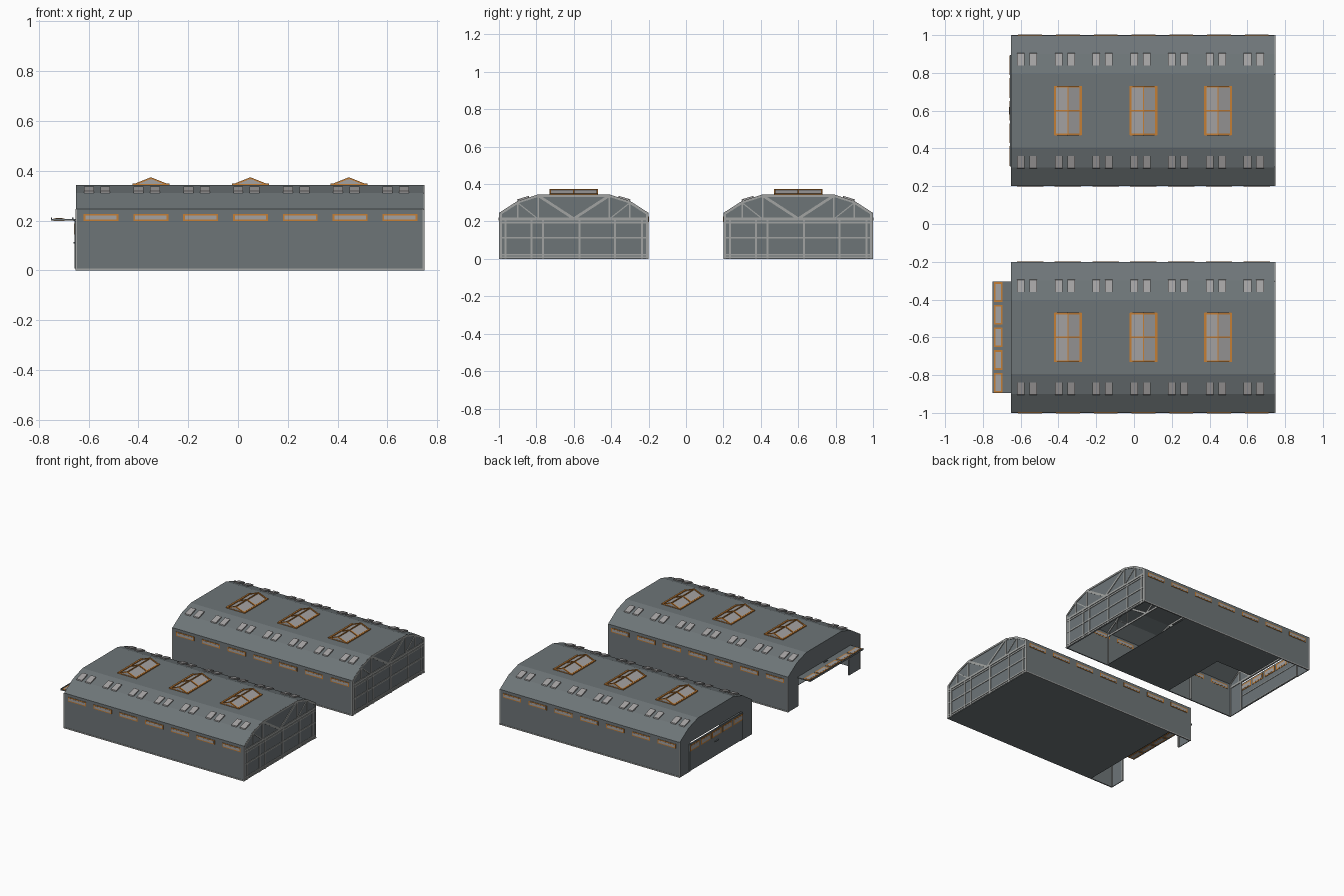
import bpy, bmesh, math
from mathutils import Vector, Matrix

if "Cube" in bpy.data.objects:
    bpy.data.objects.remove(bpy.data.objects["Cube"])


def material(name, rgb):
    m = bpy.data.materials.new(name)
    m.diffuse_color = (*rgb, 1)
    m.use_nodes = True
    m.node_tree.nodes["Principled BSDF"].inputs["Base Color"].default_value = m.diffuse_color
    return m


WALL = material("slate_grey", (0.155, 0.178, 0.187))
FRAME = material("light_grey_steel", (0.36, 0.37, 0.36))
ORANGE = material("orange_frame", (0.56, 0.21, 0.035))
GLASS = material("pale_glass", (0.37, 0.36, 0.36))


class Part:
    """Collects boxes, beams and prisms into one flat-shaded object."""

    def __init__(self, name, mat):
        self.name, self.mat, self.bm = name, mat, bmesh.new()

    def box(self, lo, hi):
        c = [(a + b) / 2 for a, b in zip(lo, hi)]
        s = [abs(b - a) for a, b in zip(lo, hi)]
        bmesh.ops.create_cube(self.bm, size=1, matrix=Matrix.Translation(c) @ Matrix.Diagonal((*s, 1)))

    def beam(self, p, q, w, h=None):
        p, q = Vector(p), Vector(q)
        d = (q - p).normalized()
        side = d.cross(Vector((1, 0, 0)))
        if side.length < 0.01:
            side = Vector((0, 1, 0))
        side.normalize()
        up = d.cross(side)
        rot = Matrix((side, up, d)).transposed().to_4x4()
        bmesh.ops.create_cube(self.bm, size=1, matrix=Matrix.Translation((p + q) / 2) @ rot
                              @ Matrix.Diagonal((w, h or w, (q - p).length, 1)))

    def prism(self, pts, offset):
        f = self.bm.faces.new([self.bm.verts.new(p) for p in pts])
        r = bmesh.ops.extrude_face_region(self.bm, geom=[f])
        bmesh.ops.translate(self.bm, vec=offset, verts=[v for v in r["geom"] if isinstance(v, bmesh.types.BMVert)])

    def done(self):
        bmesh.ops.recalc_face_normals(self.bm, faces=self.bm.faces)
        me = bpy.data.meshes.new(self.name)
        self.bm.to_mesh(me)
        self.bm.free()
        me.materials.append(self.mat)
        bpy.context.collection.objects.link(bpy.data.objects.new(self.name, me))


X0, X1 = -0.65, 0.745
HALF = [(0.398, 0.0), (0.398, 0.247), (0.3, 0.31), (0.195, 0.343)]
PROFILE = HALF + [(-y, z) for y, z in reversed(HALF)]


def shell(tag, cy):
    # side walls and roof, one slab per profile segment
    p = Part(tag + "_walls_and_roof", WALL)
    inner = [(y * 0.985, max(0, z - 0.006) if z else 0) for y, z in PROFILE]
    for i in range(len(PROFILE) - 1):
        quad = [PROFILE[i], PROFILE[i + 1], inner[i + 1], inner[i]]
        p.prism([(X0, cy + y, z) for y, z in quad], (X1 - X0, 0, 0))
    p.done()
    # closed gable and doorway gable
    g = Part(tag + "_gables", WALL)
    g.prism([(X1 - 0.006, cy + y, z) for y, z in PROFILE], (0.005, 0, 0))
    door = [(-0.398, 0), (-0.28, 0), (-0.28, 0.205), (0.28, 0.205), (0.28, 0), (0.398, 0)]
    outline = PROFILE[1:-1] + door
    g.prism([(X0, cy + y, z) for y, z in outline], (0.005, 0, 0))
    g.done()


def steelwork(tag, cy):
    s = Part(tag + "_steel_frame", FRAME)

    def line(x, a, b, w=0.012, d=0.006):
        s.beam((x, cy + a[0], a[1]), (x, cy + b[0], b[1]), w, d)

    # roof trusses at both gables and inside
    for x in (X1, X0 + 0.007, -0.3, 0.05, 0.4):
        k = 0.982 if x in (X1, X0 + 0.007) else 0.965
        pts = [(y * k, z * k) for y, z in PROFILE]
        for a, b in zip(pts, pts[1:]):
            line(x, a, b)
        line(x, (-0.39, 0.213), (0.39, 0.213), 0.014)
        for m in (-1, 1):
            line(x, (0, 0.215), (m * 0.185, 0.335), 0.014)
            line(x, (m * 0.19, 0.213), (m * 0.19, 0.335), 0.009)
            line(x, (m * 0.3, 0.213), (m * 0.3, 0.3), 0.009)
            line(x, (m * 0.19, 0.213), (m * 0.3, 0.3), 0.006)
    # posts and rails of the closed gable
    for y in (-0.365, -0.225, -0.165, 0.03, 0.22, 0.365):
        line(X1, (y, 0), (y, 0.213), 0.011)
    for z in (0.008, 0.022, 0.113, 0.195):
        line(X1, (-0.39, z), (0.39, z), 0.009)
    # doorway posts
    for m in (-1, 1):
        line(X0 + 0.007, (m * 0.285, 0), (m * 0.285, 0.213), 0.01)
        # base strips and corner posts along the long walls
        y = cy + m * 0.398
        s.box((X0, y - 0.002, 0), (X1 + 0.004, y + 0.002, 0.008))
        for x in (X0 + 0.001, X1 - 0.001):
            s.box((x - 0.003, y - 0.002, 0), (x + 0.003, y + 0.002, 0.247))
    s.done()


def windows(tag, cy):
    fr, gl = Part(tag + "_window_frames", ORANGE), Part(tag + "_window_glass", GLASS)
    rl = Part(tag + "_roof_lights", GLASS)
    for m in (-1, 1):
        for i in range(7):
            # strip windows in the long walls
            x, y = -0.55 + 0.2 * i, cy + m * 0.396
            fr.box((x - 0.07, y - 0.005, 0.198), (x + 0.07, y + 0.005, 0.227))
            gl.box((x - 0.063, y - 0.006, 0.204), (x + 0.063, y + 0.006, 0.221))
            # paired roof lights on the upper slope
            for dx in (-0.033, 0.033):
                xc = -0.566 + 0.2 * i + dx
                pts = [(0.305, 0.311), (0.303, 0.318), (0.24, 0.337), (0.24, 0.326)]
                rl.prism([(xc - 0.02, cy + m * a, z) for a, z in pts], (0.04, 0, 0))
    # gabled ridge skylights
    for x in (-0.35, 0.05, 0.445):
        tri = [(x - 0.066, 0.342), (x, 0.369), (x + 0.066, 0.342)]
        gl.prism([(a, cy - 0.126, z) for a, z in tri], (0, 0.252, 0))
        for y in (-0.126, 0, 0.126):
            for m in (-1, 1):
                fr.beam((x + m * 0.07, cy + y, 0.343), (x, cy + y, 0.371), 0.009, 0.006)
        for y in (-0.126, 0.126):
            fr.beam((x - 0.07, cy + y, 0.344), (x + 0.07, cy + y, 0.344), 0.006)
        for m in (-1, 1):
            fr.box((x + m * 0.062, cy - 0.13, 0.341), (x + m * 0.074, cy + 0.13, 0.35))
        fr.box((x - 0.003, cy - 0.13, 0.366), (x + 0.003, cy + 0.13, 0.374))
    for p in (fr, gl, rl):
        p.done()


def door(tag, cy, is_open):
    parts = {n: Part(tag + "_door_" + n, m) for n, m in
             (("panel", WALL), ("frames", ORANGE), ("glass", GLASS), ("rails", FRAME))}

    def slab(n, a, b, v0, v1, t0, t1):
        # v runs up the door, t is the outward thickness
        if is_open:
            parts[n].box((-0.56 - v1, cy + a, 0.204 + t0), (-0.56 - v0, cy + b, 0.204 + t1))
        else:
            parts[n].box((-0.653 - t1, cy + a, 0.008 + v0), (-0.653 - t0, cy + b, 0.008 + v1))

    slab("panel", -0.295, 0.295, 0, 0.19, -0.003, 0.003)
    for i in range(5):
        y = (i - 2) * 0.12
        slab("frames", y - 0.052, y + 0.052, 0.137, 0.18, -0.005, 0.005)
        slab("glass", y - 0.043, y + 0.043, 0.145, 0.172, -0.006, 0.006)
    slab("rails", -0.28, 0.28, 0.095, 0.101, -0.006, -0.002)
    slab("rails", -0.28, 0.28, 0.004, 0.01, -0.006, -0.002)
    slab("panel", -0.02, 0.02, 0.1, 0.106, 0.003, 0.008)
    if is_open:
        # lip along the outer edge
        slab("panel", -0.295, 0.295, 0.186, 0.19, -0.004, 0.008)
    for p in parts.values():
        p.done()


for tag, cy, is_open in (("front_hangar", -0.6, True), ("rear_hangar", 0.6, False)):
    shell(tag, cy)
    steelwork(tag, cy)
    windows(tag, cy)
    door(tag, cy, is_open)
    # partial floor slabs
    f = Part(tag + "_floor", WALL)
    if is_open:
        f.box((-0.47, cy - 0.395, 0), (X1 - 0.006, cy + 0.395, 0.003))
    else:
        f.box((-0.12, cy - 0.395, 0), (0.4, cy + 0.395, 0.003))
        f.box((-0.4, cy + 0.1, 0), (-0.12, cy + 0.395, 0.003))
    f.done()
